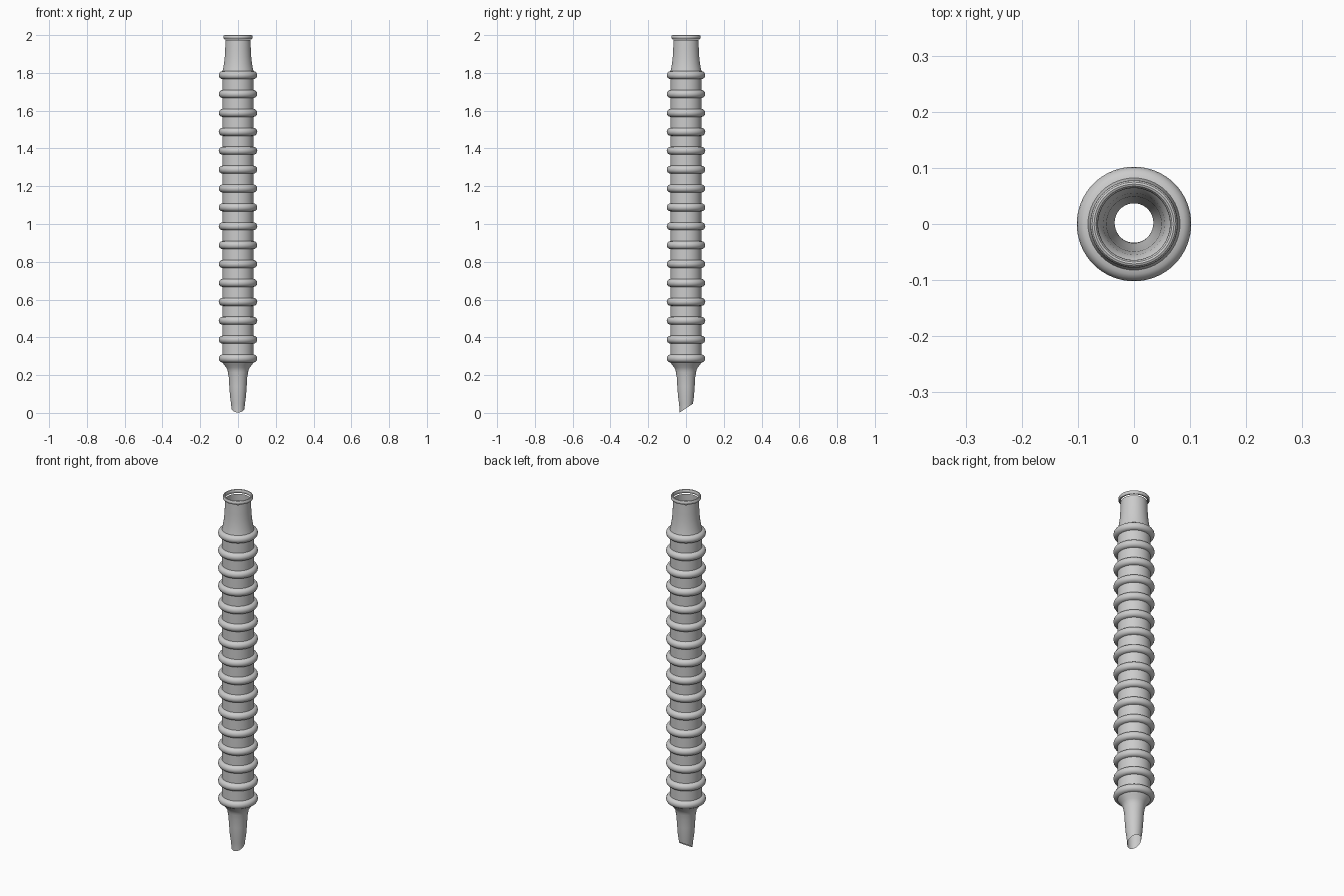
import bpy, bmesh, math
from mathutils import Vector

if "Cube" in bpy.data.objects:
    bpy.data.objects.remove(bpy.data.objects["Cube"])

SEG = 64


def revolve(name, profile, cut=None):
    """Spin a (radius, z) profile about the z axis into a thin open shell."""
    bm = bmesh.new()
    rows = []
    for r, z in profile:
        rows.append([bm.verts.new((r * math.cos(2 * math.pi * i / SEG),
                                   r * math.sin(2 * math.pi * i / SEG), z))
                     for i in range(SEG)])
    for a, b in zip(rows, rows[1:]):
        for i in range(SEG):
            j = (i + 1) % SEG
            bm.faces.new((a[i], a[j], b[j], b[i]))
    if cut:
        point, normal = cut
        bmesh.ops.bisect_plane(bm, geom=bm.verts[:] + bm.edges[:] + bm.faces[:],
                               plane_co=point, plane_no=normal, clear_outer=True)
    mesh = bpy.data.meshes.new(name)
    bm.to_mesh(mesh)
    bm.free()
    obj = bpy.data.objects.new(name, mesh)
    bpy.context.collection.objects.link(obj)
    bpy.ops.object.select_all(action='DESELECT')
    obj.select_set(True)
    bpy.context.view_layer.objects.active = obj
    bpy.ops.object.shade_smooth_by_angle(angle=math.radians(32))
    return obj


def bead(z, r=0.082, bulge=0.02, half=0.021, n=8):
    """Half-round bulge on the tube wall, bottom to top."""
    return [(r + bulge * math.sin(math.pi * k / n),
             z - half * math.cos(math.pi * k / n)) for k in range(n + 1)]


# slanted spout, cut upward toward the back
spout = [(0.033, -0.01), (0.034, 0.02), (0.037, 0.05), (0.042, 0.085),
         (0.046, 0.14), (0.049, 0.19), (0.053, 0.212)]
slope = Vector((0, 0.66, -1)).normalized()
revolve("spout", spout, (Vector((0, -0.0335, 0.002)), slope))

# shoulder, ribbed hose body and neck as one wall
body = [(0.053, 0.212), (0.055, 0.225), (0.062, 0.24), (0.074, 0.255)]
for i in range(16):
    body += bead(0.288 + 0.1 * i)
body += [(0.079, 1.822), (0.074, 1.85), (0.070, 1.885), (0.068, 1.92), (0.066, 1.975)]
revolve("ribbed_hose", body)

# rolled lip round the mouth
lip = [(0.071 + 0.007 * math.cos(2 * math.pi * k / 12),
        1.989 + 0.011 * math.sin(2 * math.pi * k / 12)) for k in range(13)]
revolve("mouth_lip", lip)
